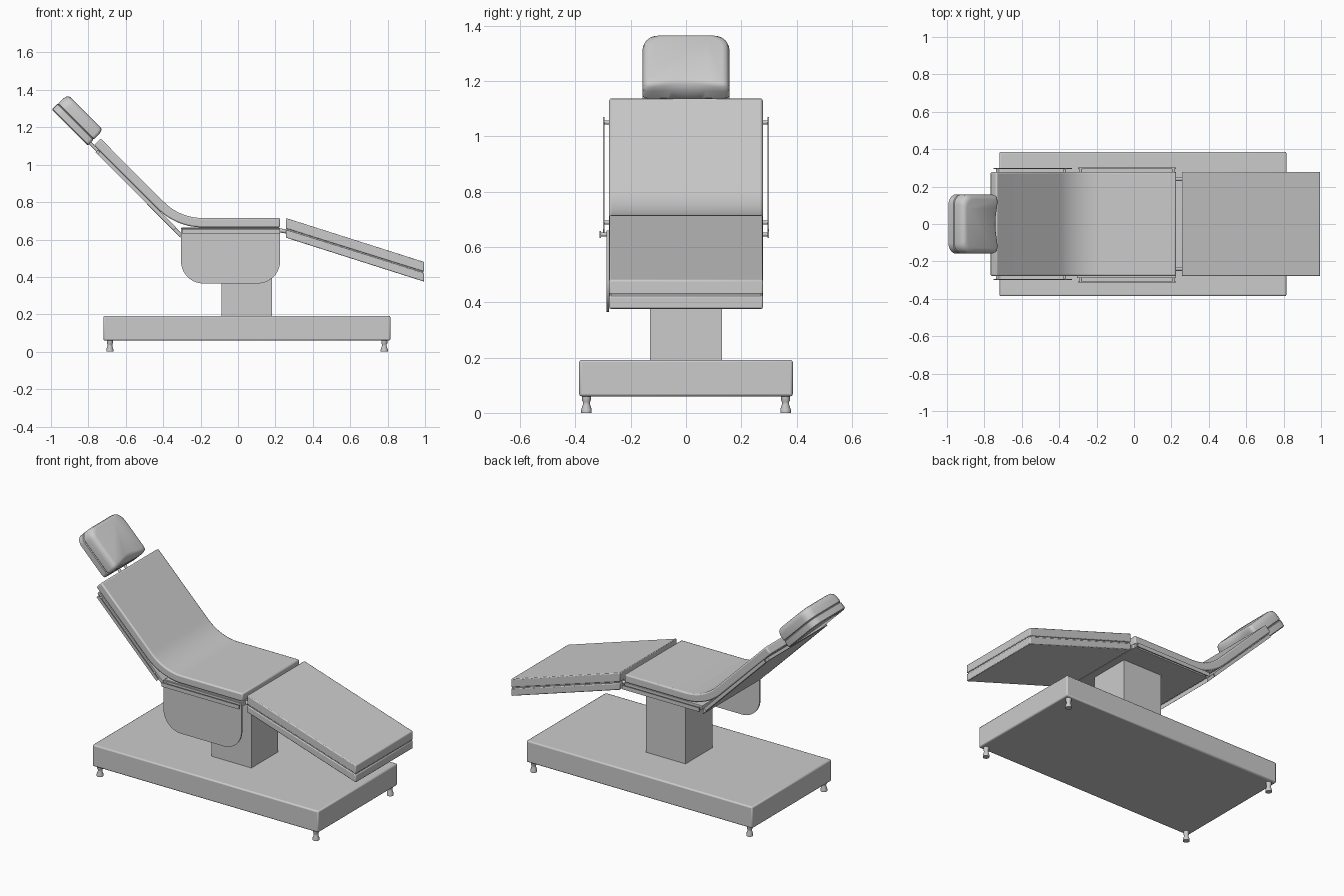
import bpy, bmesh, math
from mathutils import Vector, Matrix

if "Cube" in bpy.data.objects:
    bpy.data.objects.remove(bpy.data.objects["Cube"])

HALF = 0.278   # half width of the upholstery
S = math.sqrt(0.5)


def finish(name, bm, bevel=0.0, smooth=False, segs=2):
    bmesh.ops.recalc_face_normals(bm, faces=bm.faces[:])
    me = bpy.data.meshes.new(name)
    bm.to_mesh(me)
    bm.free()
    ob = bpy.data.objects.new(name, me)
    bpy.context.collection.objects.link(ob)
    if bevel:
        m = ob.modifiers.new("Bevel", "BEVEL")
        m.width, m.segments, m.limit_method = bevel, segs, "ANGLE"
        m.angle_limit = math.radians(40)
    if smooth:
        bpy.ops.object.select_all(action="DESELECT")
        ob.select_set(True)
        bpy.context.view_layer.objects.active = ob
        bpy.ops.object.shade_smooth_by_angle(angle=math.radians(35))
    return ob


def loft(name, rings, **kw):
    """Closed solid through equally long rings of points."""
    bm = bmesh.new()
    vs = [[bm.verts.new(p) for p in r] for r in rings]
    n = len(vs[0])
    for a, b in zip(vs, vs[1:]):
        for i in range(n):
            j = (i + 1) % n
            bm.faces.new((a[i], a[j], b[j], b[i]))
    bm.faces.new(vs[0])
    bm.faces.new(vs[-1][::-1])
    return finish(name, bm, **kw)


def extrude_xz(name, pts, y0, y1, **kw):
    return loft(name, [[(x, y, z) for x, z in pts] for y in (y0, y1)], **kw)


def box(name, x0, x1, y0, y1, z0, z1, **kw):
    return extrude_xz(name, [(x0, z0), (x1, z0), (x1, z1), (x0, z1)], y0, y1, **kw)


def arc(cx, cz, r, a0, a1, n=10):
    return [(cx + r * math.cos(math.radians(a0 + (a1 - a0) * i / n)),
             cz + r * math.sin(math.radians(a0 + (a1 - a0) * i / n))) for i in range(n + 1)]


def rod(name, p, q, r):
    p, q = Vector(p), Vector(q)
    rot = (q - p).to_track_quat("Z", "Y").to_matrix().to_4x4()
    bm = bmesh.new()
    bmesh.ops.create_cone(bm, cap_ends=True, segments=16, radius1=r, radius2=r,
                          depth=(q - p).length,
                          matrix=Matrix.Translation((p + q) / 2) @ rot)
    return finish(name, bm, smooth=True)


# Base, feet and column
box("base", -0.72, 0.815, -0.386, 0.386, 0.06, 0.192, bevel=0.008, smooth=True)
foot = [(0.019, 0), (0.019, 0.012), (0.013, 0.03), (0.013, 0.04), (0.016, 0.045), (0.016, 0.064)]
for i, fx in enumerate((-0.685, 0.782)):
    for j, fy in enumerate((-0.36, 0.36)):
        loft(f"foot_{i}{j}", [[(fx + r * math.cos(k * math.pi / 8), fy + r * math.sin(k * math.pi / 8), z)
                               for k in range(16)] for r, z in foot], smooth=True)
box("column", -0.088, 0.182, -0.13, 0.13, 0.185, 0.64)

# Side cover on the front only
cover = [(-0.305, 0.66)] + arc(-0.185, 0.485, 0.12, 180, 270) + arc(0.105, 0.485, 0.12, 270, 360) + [(0.225, 0.66)]
extrude_xz("side_cover", cover, -0.288, -0.279, smooth=True)

# Seat plate and back plate
box("seat_plate", -0.305, 0.225, -HALF, HALF, 0.637, 0.663, bevel=0.003)
extrude_xz("back_plate", [(-0.307, 0.61), (-0.307, 0.638), (-0.75, 1.081), (-0.762, 1.066)],
           -HALF, HALF, bevel=0.003)

# One-piece seat and back cushion
cx, cz = -0.19, 1.005
top = arc(cx, cz, 0.29, 270, 225, 14)
low = arc(cx, cz, 0.34, 225, 270, 14)
cushion = [(0.225, 0.715)] + top + [(-0.735, 1.14), (-0.77, 1.105)] + low + [(0.225, 0.665)]
extrude_xz("seat_back_cushion", cushion, -HALF, HALF, bevel=0.008, smooth=True)

# Leg rest
extrude_xz("leg_cushion", [(0.256, 0.715), (0.995, 0.48), (0.995, 0.428), (0.256, 0.659)],
           -HALF, HALF, bevel=0.005, smooth=True)
extrude_xz("leg_plate", [(0.256, 0.652), (0.995, 0.422), (0.995, 0.375), (0.256, 0.61)],
           -HALF, HALF, bevel=0.005, smooth=True)
extrude_xz("leg_core", [(0.262, 0.67), (0.99, 0.44), (0.99, 0.41), (0.262, 0.64)],
           -HALF + 0.006, HALF - 0.006)
for s in (-1, 1):
    rod(f"leg_hinge_{s}", (0.215, s * 0.24, 0.65), (0.265, s * 0.24, 0.642), 0.011)

# Side rails on standoffs
for s in (-1, 1):
    ys = 0.31 if s < 0 else 0.298
    box(f"seat_rail_{s}", -0.3, 0.225, s * ys - 0.003, s * ys + 0.003, 0.633, 0.657)
    for x in (-0.285, 0.21):
        rod(f"seat_rail_post_{s}_{x}", (x, s * 0.27, 0.645), (x, s * ys, 0.645), 0.007)
    yb = 0.297
    rail = [(-0.737, 1.07), (-0.751, 1.056), (-0.345, 0.65), (-0.331, 0.664)]
    extrude_xz(f"back_rail_{s}", rail, s * yb - 0.003, s * yb + 0.003)
    for x, z in ((-0.732, 1.05), (-0.37, 0.688)):
        rod(f"back_rail_post_{s}_{x}", (x, s * 0.27, z), (x, s * yb, z), 0.007)

# Headrest: local v runs up the back, n points out of the cushion face
corner = Vector((-0.803, 0, 1.102))


def head_ring(n, inset, low_inset, dip):
    w, h, r, rb = 0.158 - inset, 0.272 - inset, 0.055, 0.018
    pts = arc(w - r, h - r, r, 0, 90, 6) + arc(-w + r, h - r, r, 90, 180, 6)
    pts += arc(-w + rb, low_inset + rb, rb, 180, 270, 3)
    for i in range(1, 16):   # neck edge, dipped in the middle
        t = i / 16
        pts.append(((-w + rb) * (1 - 2 * t), low_inset + dip * math.sin(math.pi * t) ** 2))
    pts += arc(w - rb, low_inset + rb, rb, 270, 360, 3)
    return [corner + Vector((-S * v + S * n, y, S * v + S * n)) for y, v in pts]


loft("headrest_shell", [head_ring(*a) for a in
     ((0, 0.006, 0.006, 0), (0.005, 0, 0, 0), (0.041, 0, 0, 0), (0.045, 0.004, 0.004, 0))], smooth=True)
loft("headrest_cushion", [head_ring(*a) for a in
     ((0.045, 0.004, 0.004, 0), (0.05, 0, 0, 0.002), (0.085, 0.001, 0, 0.008),
      (0.105, 0.006, 0.004, 0.014), (0.114, 0.014, 0.011, 0.018), (0.118, 0.026, 0.022, 0.02))], smooth=True)
for s in (-1, 1):
    rod(f"headrest_rod_{s}", (-0.815, s * 0.03, 1.14), (-0.72, s * 0.03, 1.043), 0.008)
